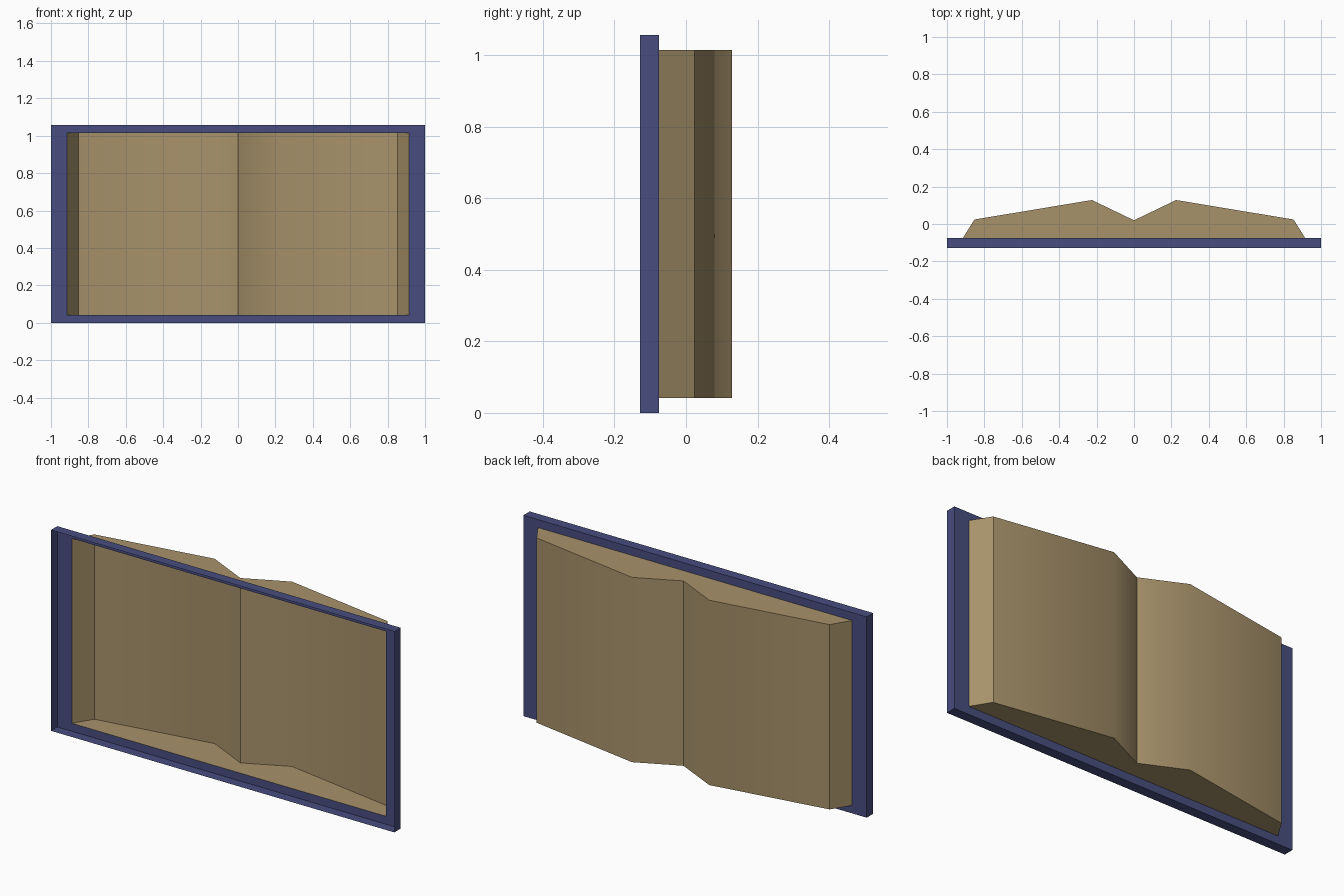
import bpy, math

if "Cube" in bpy.data.objects:
    bpy.data.objects.remove(bpy.data.objects["Cube"])

Y_FRONT, Y_BACK, TOP_Y = -0.128, -0.075, 0.128


def material(name, rgb):
    m = bpy.data.materials.new(name)
    m.diffuse_color = (*rgb, 1)
    m.use_nodes = True
    m.node_tree.nodes["Principled BSDF"].inputs["Base Color"].default_value = m.diffuse_color
    return m


def make(name, verts, faces, mat):
    me = bpy.data.meshes.new(name)
    me.from_pydata(verts, [], faces)
    me.materials.append(mat)
    ob = bpy.data.objects.new(name, me)
    bpy.context.collection.objects.link(ob)
    return ob


def rect(x, z0, z1, y):
    return [(-x, y, z0), (-x, y, z1), (x, y, z1), (x, y, z0)]


blue = material("dark blue cover", (0.065, 0.075, 0.212))
tan = material("tan paper", (0.39, 0.29, 0.147))

# Cover: shallow rim, open towards the front, with a border around the pages
verts = (rect(1, 0, 1.057, Y_FRONT) + rect(1, 0, 1.057, Y_BACK)
         + rect(0.915, 0.042, 1.015, Y_BACK))
faces = []
for i in range(4):
    j = (i + 1) % 4
    faces.append((i, j, 4 + j, 4 + i))          # outer walls
    faces.append((4 + i, 4 + j, 8 + j, 8 + i))  # border
make("cover", verts, faces, blue)

# Pages: mirrored open-book profile, hollow and open at the cover side
half = [(-0.915, Y_BACK), (-0.853, 0.024), (-0.225, TOP_Y)]
profile = half + [(0, 0.02)] + [(-x, y) for x, y in reversed(half)]
n = len(profile)
verts = [(x, y, z) for z in (0.042, 1.015) for x, y in profile]
faces = [(i, n + i, n + i + 1, i + 1) for i in range(n - 1)]
faces += [tuple(range(n)), tuple(reversed(range(n, 2 * n)))]
pages = make("pages", verts, faces, tan)

# Soft page crest, sharp centre fold and outer edges
bpy.ops.object.select_all(action='DESELECT')
pages.select_set(True)
bpy.context.view_layer.objects.active = pages
bpy.ops.object.shade_smooth_by_angle(angle=math.radians(41))
